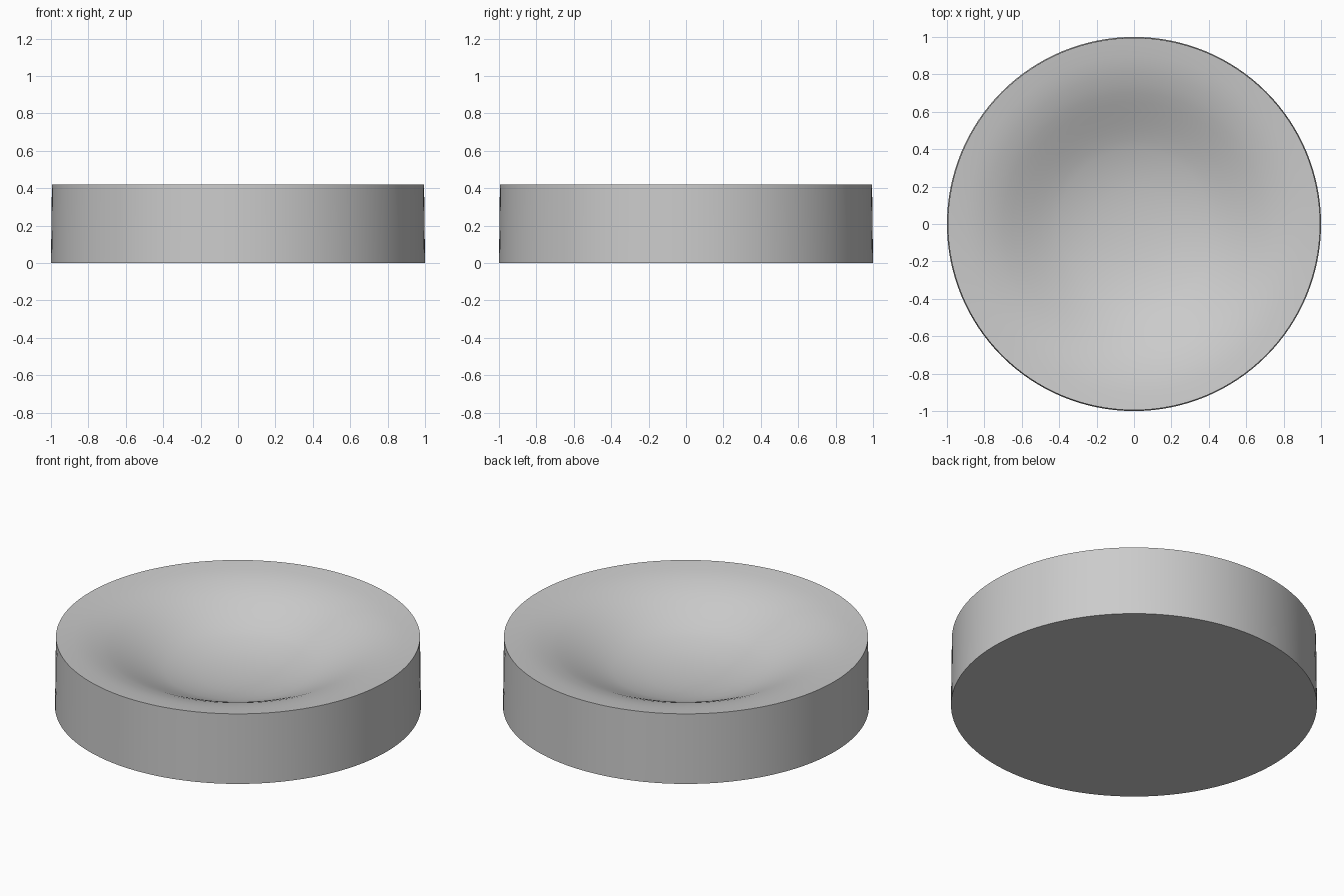
import bpy, bmesh, math

if "Cube" in bpy.data.objects:
    bpy.data.objects.remove(bpy.data.objects["Cube"])

SEGMENTS = 128
HEIGHT = 0.42

# Half profile: flat base, slightly tapered wall, then softly dished top
dish = [(0.995, 0.0), (0.95, 0.005), (0.9, 0.012), (0.85, 0.02), (0.8, 0.033),
        (0.75, 0.048), (0.7, 0.067), (0.65, 0.089), (0.6, 0.112), (0.55, 0.135),
        (0.5, 0.157), (0.45, 0.177), (0.4, 0.194), (0.3, 0.219), (0.2, 0.235),
        (0.1, 0.243)]
profile = [(1.0, 0.0)] + [(r, HEIGHT - d) for r, d in dish]

bm = bmesh.new()
rings = []
for r, z in profile:
    rings.append([bm.verts.new((r * math.cos(a), r * math.sin(a), z))
                  for a in (2 * math.pi * i / SEGMENTS for i in range(SEGMENTS))])

# Wall and dish surface
for low, high in zip(rings, rings[1:]):
    for i in range(SEGMENTS):
        j = (i + 1) % SEGMENTS
        bm.faces.new((low[i], low[j], high[j], high[i]))

# Dish centre and flat underside
centre = bm.verts.new((0, 0, HEIGHT - 0.246))
for i in range(SEGMENTS):
    bm.faces.new((rings[-1][i], rings[-1][(i + 1) % SEGMENTS], centre))
bm.faces.new(rings[0][::-1])
bmesh.ops.recalc_face_normals(bm, faces=bm.faces)

mesh = bpy.data.meshes.new("shallow_dish")
bm.to_mesh(mesh)
bm.free()
dish_obj = bpy.data.objects.new("shallow_dish", mesh)
bpy.context.collection.objects.link(dish_obj)

# Smooth surfaces with crisp rim and base edges
bpy.context.view_layer.objects.active = dish_obj
dish_obj.select_set(True)
bpy.ops.object.shade_smooth_by_angle(angle=math.radians(30))
